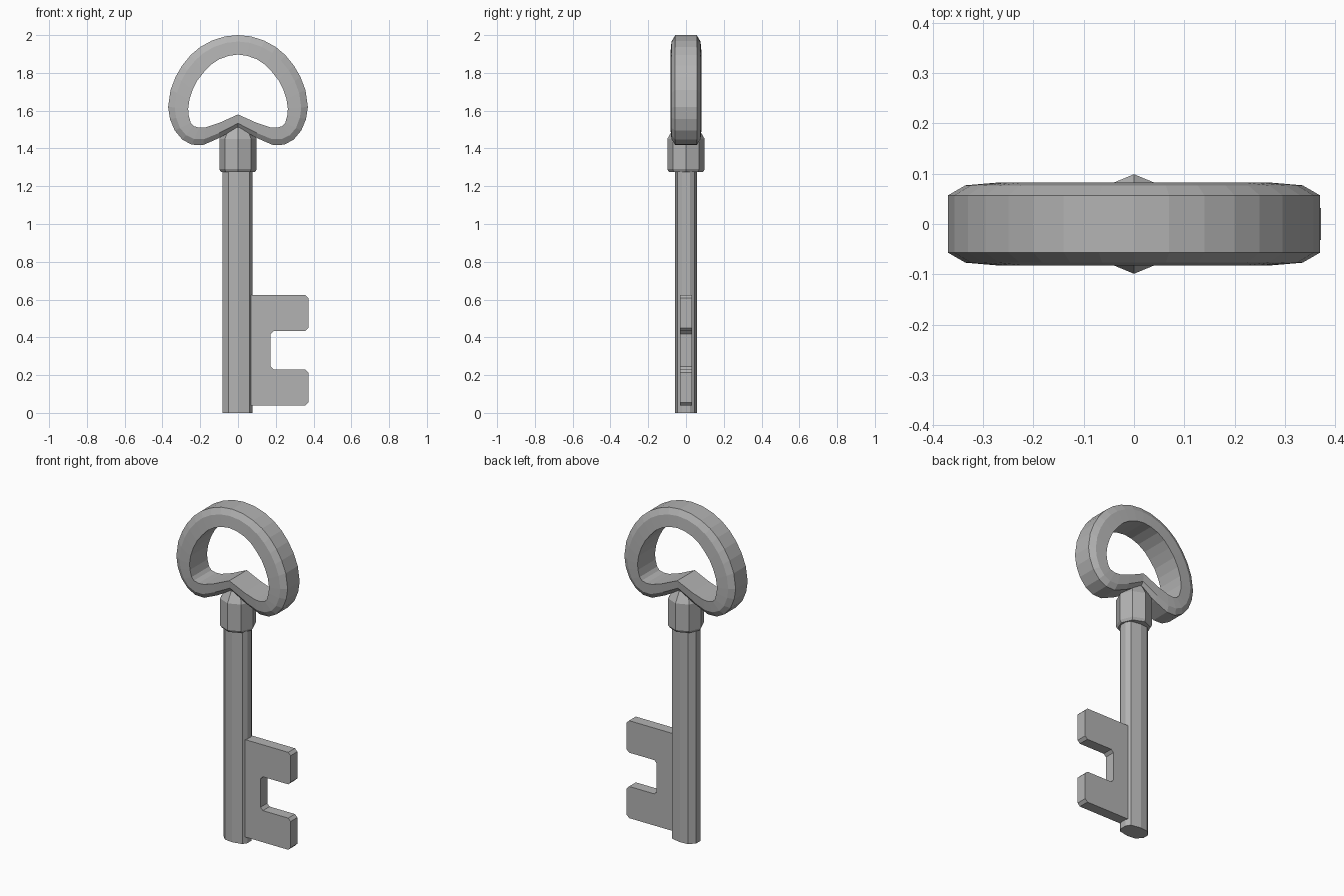
import bpy, bmesh, math

if "Cube" in bpy.data.objects:
    bpy.data.objects.remove(bpy.data.objects["Cube"])

# Dark grey metal shared by every part
metal = bpy.data.materials.new("dark_metal")
metal.diffuse_color = (.45, .45, .45, 1)
metal.use_nodes = True
metal.node_tree.nodes["Principled BSDF"].inputs["Base Color"].default_value = metal.diffuse_color


def finish(name, bm):
    bmesh.ops.remove_doubles(bm, verts=bm.verts, dist=1e-5)
    bmesh.ops.recalc_face_normals(bm, faces=bm.faces)
    mesh = bpy.data.meshes.new(name)
    bm.to_mesh(mesh)
    bm.free()
    mesh.materials.append(metal)
    obj = bpy.data.objects.new(name, mesh)
    bpy.context.collection.objects.link(obj)
    return obj


def loft(name, rings, closed=False):
    """Bridge successive rings of points; cap both ends, or join last to first."""
    bm = bmesh.new()
    loops = [[bm.verts.new(p) for p in ring] for ring in rings]
    n = len(loops[0])
    pairs = list(zip(loops, loops[1:]))
    if closed:
        pairs.append((loops[-1], loops[0]))
    else:
        bm.faces.new(loops[0])
        bm.faces.new(loops[-1])
    for a, b in pairs:
        for i in range(n):
            j = (i + 1) % n
            bm.faces.new((a[i], a[j], b[j], b[i]))
    return finish(name, bm)


def mirrored(half):
    return half + [(-x, z) for x, z in reversed(half[1:-1])]


# Bow: kidney-shaped ring with a rounded outer edge
outer = mirrored([(0, 2), (.07, 1.993), (.14, 1.97), (.2, 1.937), (.25, 1.895),
                  (.295, 1.84), (.33, 1.78), (.357, 1.71), (.37, 1.62),
                  (.36, 1.555), (.335, 1.495), (.295, 1.447), (.245, 1.42),
                  (.185, 1.418), (.1, 1.455), (0, 1.51)])
inner = mirrored([(0, 1.897), (.05, 1.89), (.1, 1.872), (.145, 1.842), (.18, 1.805),
                  (.215, 1.76), (.24, 1.71), (.257, 1.66), (.264, 1.61),
                  (.261, 1.575), (.25, 1.535), (.235, 1.518), (.205, 1.51),
                  (.17, 1.512), (.1, 1.535), (0, 1.58)])
section = [(1, -.083), (.33, -.077), (0, -.057), (0, .057), (.33, .077), (1, .083)]
loft("bow", [[(a[0] + (b[0] - a[0]) * t, y, a[1] + (b[1] - a[1]) * t)
              for a, b in zip(outer, inner)] for t, y in section], closed=True)

# Collar: octagon with a tapered top
loft("collar", [[(r * math.cos(k * math.pi / 4), r * math.sin(k * math.pi / 4), z)
                 for k in range(8)]
                for r, z in ((.09, 1.275), (.099, 1.29), (.099, 1.45), (.065, 1.51))])

# Shaft: flattened faceted bar
side = [(-.082, -.02), (-.05, -.052), (0, -.057), (.06, -.045), (.076, -.02)]
shaft = side + [(x, -y) for x, y in reversed(side)]
loft("shaft", [[(x, y, z) for x, y in shaft] for z in (0, 1.35)])

# Bit: plate with two teeth and clipped corners
c, tip, root = .016, .372, .172
bit = [(0, .04), (tip - c, .04), (tip, .04 + c), (tip, .23 - c), (tip - c, .23),
       (root + c, .23), (root, .23 + c), (root, .433 - c), (root + c, .433),
       (tip - c, .433), (tip, .433 + c), (tip, .625 - c), (tip - c, .625), (0, .625)]
loft("bit", [[(x, y, z) for x, z in bit] for y in (-.032, .032)])
